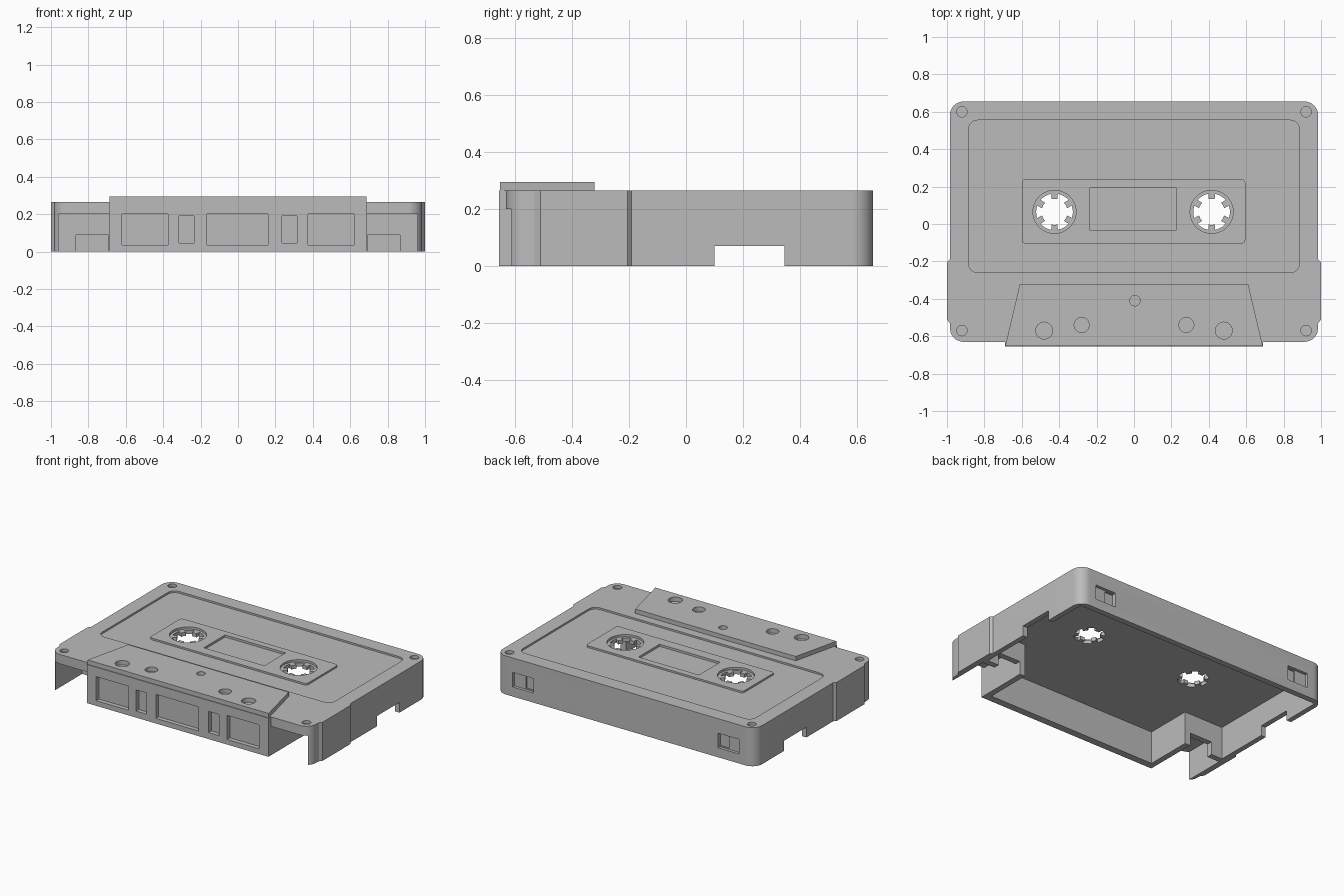
import bpy, bmesh
from math import sin, cos, pi

cube = bpy.data.objects.get("Cube")
if cube:
    bpy.data.objects.remove(cube, do_unlink=True)

grey = bpy.data.materials.new("shell_grey")
grey.use_nodes = True
grey.diffuse_color = (0.5, 0.5, 0.5, 1)
grey.node_tree.nodes["Principled BSDF"].inputs["Base Color"].default_value = (0.5, 0.5, 0.5, 1)


def prism(name, points, z0, z1):
    """Upright solid from a counter-clockwise outline."""
    bm = bmesh.new()
    base = bm.faces.new([bm.verts.new((x, y, z0)) for x, y in points])
    top = bmesh.ops.extrude_face_region(bm, geom=[base])["geom"]
    for v in top:
        if isinstance(v, bmesh.types.BMVert):
            v.co.z = z1
    bmesh.ops.recalc_face_normals(bm, faces=bm.faces)
    mesh = bpy.data.meshes.new(name)
    bm.to_mesh(mesh)
    bm.free()
    mesh.materials.append(grey)
    ob = bpy.data.objects.new(name, mesh)
    bpy.context.collection.objects.link(ob)
    return ob


def arc(cx, cy, r, a0, a1, n):
    return [(cx + r * cos(a0 + (a1 - a0) * i / n), cy + r * sin(a0 + (a1 - a0) * i / n))
            for i in range(n + 1)]


def circle(cx, cy, r, n=32):
    return arc(cx, cy, r, 0, 2 * pi, n)[:-1]


def rect(x0, x1, y0, y1):
    return [(x0, y0), (x1, y0), (x1, y1), (x0, y1)]


def rounded(x0, x1, y0, y1, r):
    corners = [(x1 - r, y1 - r), (x0 + r, y1 - r), (x0 + r, y0 + r), (x1 - r, y0 + r)]
    return [p for i, (x, y) in enumerate(corners)
            for p in arc(x, y, r, i * pi / 2, (i + 1) * pi / 2, 6)]


def mirrored(half):
    """Close a right-hand outline, listed front to back, with its mirror image."""
    return half + [(-x, y) for x, y in reversed(half)]


def hub_hole(cx, cy):
    """Round hole with six teeth pointing inward."""
    pts = []
    for k in range(6):
        a = pi / 6 + k * pi / 3
        pts += arc(cx, cy, 0.07, a - 0.24, a + 0.24, 2)
        pts += arc(cx, cy, 0.098, a + 0.18, a + pi / 3 - 0.18, 6)
    return pts


# Outer shell with rounded corners, side grips and the projecting head block
R = 0.075
half = [(0.69, -0.655), (0.69, -0.63)]
half += arc(0.985 - R, -0.63 + R, R, -pi / 2, -0.3, 8)
half += [(0.985, -0.53), (1.0, -0.51), (1.0, -0.205), (0.985, -0.19)]
half += arc(0.985 - R, 0.655 - R, R, 0, pi / 2, 10)
shell = prism("cassette_half_shell", mirrored(half), 0, 0.265)
helpers = []


def combine(op, points, z0, z1):
    ob = prism("helper", points, z0, z1)
    ob.hide_render = True
    helpers.append(ob)
    mod = shell.modifiers.new(op.lower(), "BOOLEAN")
    mod.operation, mod.solver, mod.object = op, "EXACT", ob


def cut(points, z0, z1):
    combine("DIFFERENCE", points, z0, z1)


# Hollow underside
cut(mirrored([(0.65, -0.605), (0.65, -0.28), (0.95, -0.28), (0.95, 0.615)]), -0.1, 0.225)

# Raised head plate, label recess and raised centre panel
combine("UNION", mirrored([(0.688, -0.65), (0.61, -0.32)]), 0.25, 0.295)
cut(rounded(-0.885, 0.885, -0.26, 0.555, 0.05), 0.253, 0.4)
combine("UNION", rounded(-0.6, 0.595, -0.105, 0.24, 0.02), 0.24, 0.265)
cut(rect(-0.235, 0.225, -0.035, 0.195), 0.25, 0.4)

# Reel hubs
for x in (-0.425, 0.415):
    cut(circle(x, 0.065, 0.115, 40), 0.25, 0.4)
    cut(hub_hole(x, 0.065), 0.1, 0.4)

for s in (-1, 1):
    def span(a, b, y0, y1):
        return rect(min(s * a, s * b), max(s * a, s * b), y0, y1)
    # Front corner pockets with the low notch in their rear wall
    cut(span(0.69, 0.96, -0.8, -0.32), -0.1, 0.2)
    cut(span(0.692, 0.865, -0.4, -0.2), -0.1, 0.09)
    # Side slots
    cut(span(0.9, 1.1, 0.1, 0.345), -0.1, 0.07)
    # Stepped rear tab recesses
    cut(span(0.7, 0.86, 0.635, 0.8), 0.065, 0.165)
    cut(span(0.7, 0.77, 0.625, 0.8), 0.07, 0.16)
    # Front windows
    cut(span(0.375, 0.62, -0.8, -0.625), 0.035, 0.2)
    cut(span(0.235, 0.315, -0.8, -0.625), 0.045, 0.19)
    # Corner screw holes and head plate holes
    for y in (-0.57, 0.6):
        cut(circle(s * 0.92, y, 0.028, 20), 0.245, 0.4)
    cut(circle(s * 0.48, -0.57, 0.045), 0.265, 0.4)
    cut(circle(s * 0.28, -0.54, 0.04), 0.265, 0.4)
cut(rect(-0.165, 0.16, -0.8, -0.625), 0.035, 0.2)
cut(circle(0.005, -0.41, 0.028, 20), 0.265, 0.4)

# Bake the cuts and remove the helpers
bpy.context.view_layer.update()
baked = bpy.data.meshes.new_from_object(shell.evaluated_get(bpy.context.evaluated_depsgraph_get()))
shell.modifiers.clear()
shell.data = baked
for ob in helpers:
    bpy.data.objects.remove(ob, do_unlink=True)

bpy.ops.object.select_all(action="DESELECT")
shell.select_set(True)
bpy.context.view_layer.objects.active = shell
bpy.ops.object.shade_smooth_by_angle(angle=pi / 6)
